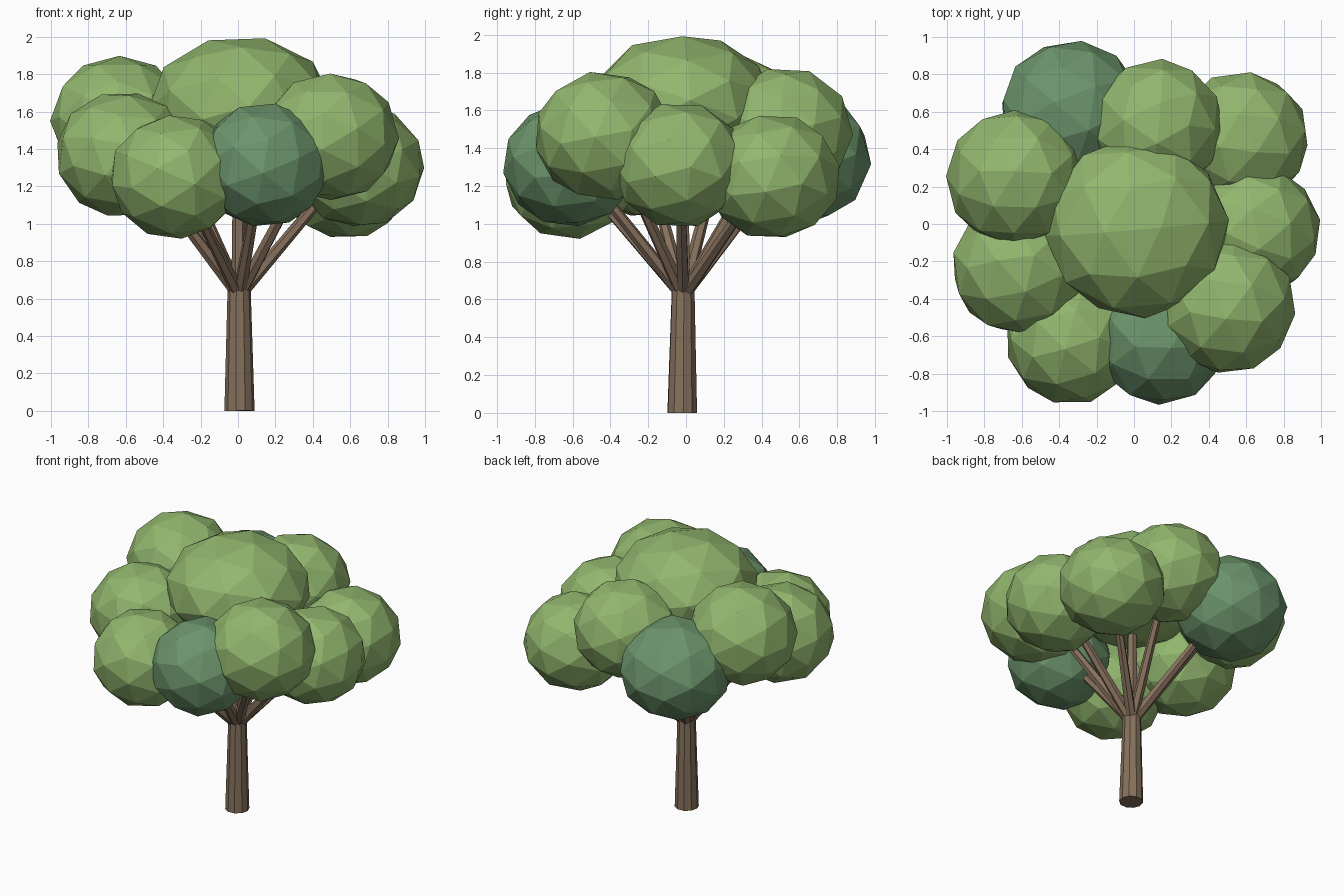
import bpy
import bmesh
import random
from mathutils import Vector, Euler, Matrix

random.seed(4)

default = bpy.data.objects.get("Cube")
if default:
    bpy.data.objects.remove(default)


def material(name, colour):
    mat = bpy.data.materials.new(name)
    mat.use_nodes = True
    mat.diffuse_color = (*colour, 1)
    mat.node_tree.nodes["Principled BSDF"].inputs["Base Color"].default_value = (*colour, 1)
    return mat


LEAF = material("leaf green", (0.285, 0.47, 0.155))
DARK_LEAF = material("blue green leaf", (0.15, 0.30, 0.15))
BARK = material("bark brown", (0.24, 0.165, 0.108))


def finish(name, bm, mat):
    mesh = bpy.data.meshes.new(name)
    bm.to_mesh(mesh)
    bm.free()
    mesh.materials.append(mat)
    obj = bpy.data.objects.new(name, mesh)
    bpy.context.collection.objects.link(obj)
    return obj


def limb(name, start, end, r_start, r_end, sides):
    """Tapered flat-sided pole between two points."""
    axis = end - start
    bm = bmesh.new()
    bmesh.ops.create_cone(bm, cap_ends=True, segments=sides, radius1=r_start,
                          radius2=r_end, depth=axis.length)
    turn = axis.to_track_quat("Z", "Y").to_matrix().to_4x4()
    bm.transform(Matrix.Translation((start + end) / 2) @ turn)
    return finish(name, bm, BARK)


def leaf_clump(name, centre, size, mat):
    """Faceted ball turned at random, then stretched to its size."""
    bm = bmesh.new()
    bmesh.ops.create_icosphere(bm, subdivisions=2, radius=1)
    spin = Euler([random.uniform(0, 3) for _ in range(3)]).to_matrix().to_4x4()
    bm.transform(Matrix.Translation(centre) @ Matrix.Diagonal((*size, 1)) @ spin)
    return finish(name, bm, mat)


# Trunk
base = Vector((0.008, -0.02, 0))
fork = Vector((0.006, -0.015, 0.65))
limb("trunk", base, fork, 0.081, 0.062, 10)

# Outer leaf clumps: name, centre, width radius, height radius, material
clumps = [
    ("back_left_clump", (-0.335, 0.60, 1.35), 0.385, 0.35, DARK_LEAF),
    ("back_clump", (0.12, 0.525, 1.49), 0.36, 0.34, LEAF),
    ("back_right_clump", (0.575, 0.455, 1.25), 0.365, 0.335, LEAF),
    ("right_clump", (0.645, -0.035, 1.31), 0.355, 0.335, LEAF),
    ("front_right_clump", (0.495, -0.435, 1.465), 0.37, 0.345, LEAF),
    ("front_clump", (0.14, -0.615, 1.315), 0.355, 0.335, DARK_LEAF),
    ("front_left_clump", (-0.335, -0.615, 1.25), 0.355, 0.335, LEAF),
    ("left_front_clump", (-0.615, -0.23, 1.37), 0.365, 0.34, LEAF),
    ("left_back_clump", (-0.635, 0.245, 1.55), 0.37, 0.35, LEAF),
]
root = fork - Vector((0, 0, 0.03))
for name, centre, width, height, mat in clumps:
    leaf_clump(name, Vector(centre), (width, width, height), mat)
    # Branch reaching into the underside of the clump
    aim = Vector((centre[0] * 0.92, centre[1] * 0.92, centre[2]))
    limb(name.replace("clump", "branch"), root, root.lerp(aim, 0.72), 0.037, 0.027, 6)

# Flattened crown and its short upright branch
leaf_clump("crown", Vector((0.015, -0.02, 1.635)), (0.495, 0.485, 0.37), LEAF)
limb("crown_branch", root, Vector((0.005, -0.015, 1.3)), 0.042, 0.032, 6)
